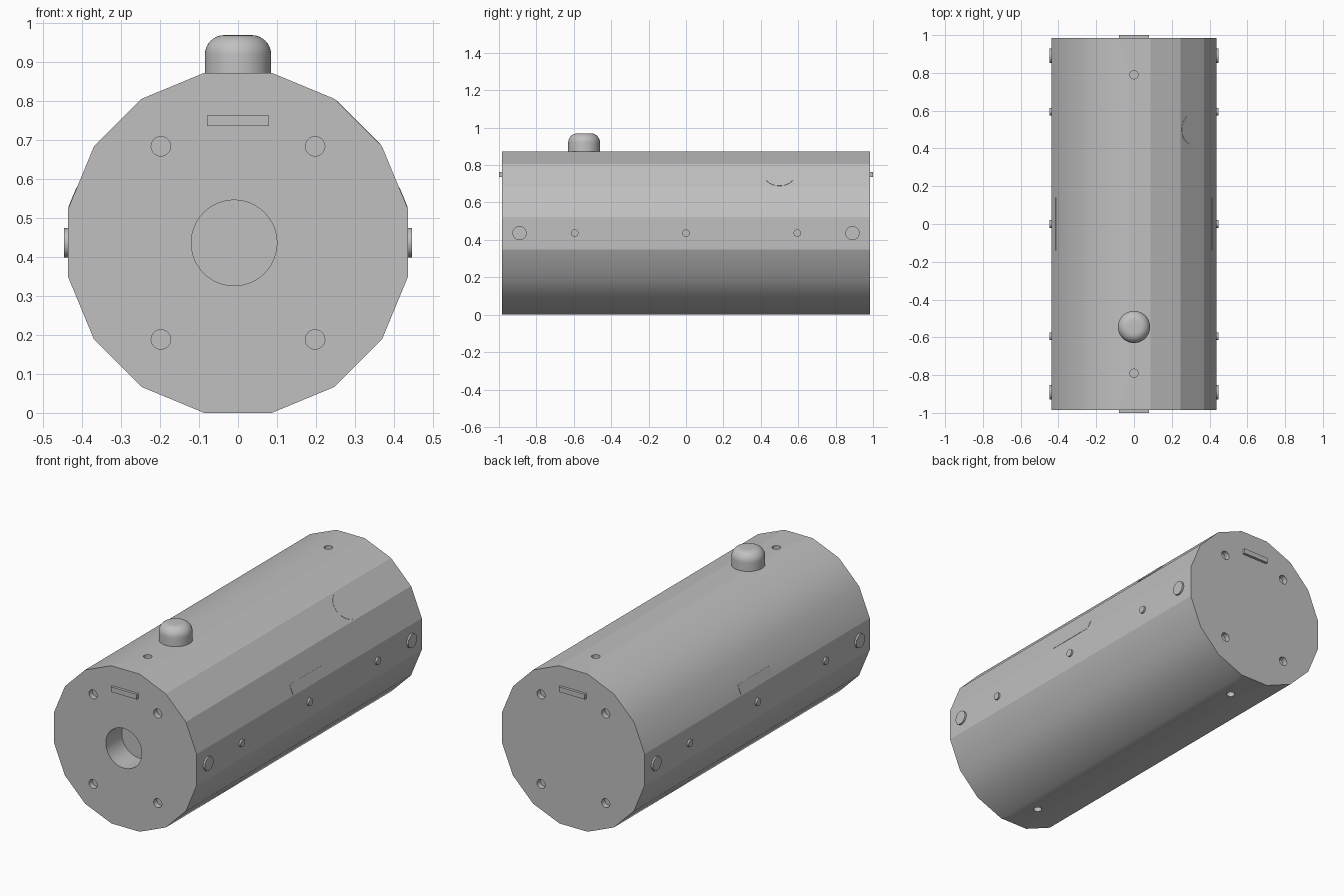
import bpy, bmesh
from math import radians, cos, sin, degrees, atan2
from mathutils import Matrix, Vector

if "Cube" in bpy.data.objects:
    bpy.data.objects.remove(bpy.data.objects["Cube"], do_unlink=True)

APOTHEM = 0.4365                      # axis height and distance to the facets
RADIUS = APOTHEM / cos(radians(11.25))
HALF = 0.985                          # half length of the housing

grey = bpy.data.materials.new("plain_grey")
grey.use_nodes = True
grey.diffuse_color = (0.53, 0.53, 0.53, 1)
grey.node_tree.nodes["Principled BSDF"].inputs["Base Color"].default_value = grey.diffuse_color


def make_object(name, bm, smooth=True):
    mesh = bpy.data.meshes.new(name)
    bm.to_mesh(mesh)
    bm.free()
    mesh.materials.append(grey)
    obj = bpy.data.objects.new(name, mesh)
    bpy.context.collection.objects.link(obj)
    if smooth:
        bpy.ops.object.select_all(action='DESELECT')
        obj.select_set(True)
        bpy.context.view_layer.objects.active = obj
        bpy.ops.object.shade_smooth_by_angle(angle=radians(35))
    return obj


def add_disc(bm, centre, axis, radius, depth, segments=32):
    """Cylinder centred on a point, running along the axis."""
    turn = Vector(axis).to_track_quat('Z', 'Y').to_matrix().to_4x4()
    bmesh.ops.create_cone(bm, cap_ends=True, segments=segments, radius1=radius,
                          radius2=radius, depth=depth,
                          matrix=Matrix.Translation(centre) @ turn)


def add_box(bm, centre, size, turn=Matrix()):
    bmesh.ops.create_cube(bm, size=1, matrix=Matrix.Translation(centre) @ turn
                          @ Matrix.Diagonal((*size, 1)))


# Sixteen-sided housing lying along y
bm = bmesh.new()
bmesh.ops.create_cone(bm, cap_ends=True, segments=16, radius1=RADIUS, radius2=RADIUS,
                      depth=2 * HALF,
                      matrix=Matrix.Translation((0, 0, APOTHEM))
                      @ Matrix.Rotation(radians(90), 4, 'X')
                      @ Matrix.Rotation(radians(11.25), 4, 'Z'))
housing = make_object("housing", bm, smooth=False)

# Recesses: front port, end screw holes, top and bottom holes
bm = bmesh.new()
add_disc(bm, (-0.01, -HALF, APOTHEM), (0, 1, 0), 0.11, 0.28, 48)
for end in (-1, 1):
    for side in (-1, 1):
        for level in (-1, 1):
            add_disc(bm, (side * 0.198, end * HALF, APOTHEM + level * 0.248),
                     (0, 1, 0), 0.025, 0.06)
        add_disc(bm, (0, end * 0.79, APOTHEM + side * APOTHEM), (0, 0, 1), 0.022, 0.06)
cutter = make_object("recess_cutter", bm, smooth=False)
cutter.hide_render = True
cut = housing.modifiers.new("recesses", 'BOOLEAN')
cut.operation = 'DIFFERENCE'
cut.solver = 'EXACT'
cut.object = cutter
bpy.context.view_layer.update()
graph = bpy.context.evaluated_depsgraph_get()
result = bpy.data.meshes.new_from_object(housing.evaluated_get(graph))
housing.modifiers.clear()
housing.data = result
bpy.data.objects.remove(cutter, do_unlink=True)

# The upper +x facets and the -x facet stay flat, the rest blends smoothly
for face in result.polygons:
    n = face.normal
    angle = degrees(atan2(n.z, n.x))
    flat = -5 < angle < 75 or abs(angle) > 175
    face.use_smooth = abs(n.y) < 0.01 and face.area > 0.1 and not flat

# Side studs: large at the ends, small between
bm = bmesh.new()
for side in (-1, 1):
    for y, r in ((-0.89, 0.038), (-0.595, 0.02), (0, 0.02), (0.595, 0.02), (0.89, 0.038)):
        add_disc(bm, (side * APOTHEM, y, APOTHEM), (1, 0, 0), r, 0.02)
make_object("side_studs", bm)

# Raised bar on each end
bm = bmesh.new()
for end in (-1, 1):
    add_box(bm, (0, end * (HALF + 0.005), 0.75), (0.158, 0.02, 0.028))
make_object("end_bars", bm, smooth=False)

# Thin side panels on the facets above the studs
bm = bmesh.new()
for side in (-1, 1):
    add_box(bm, (side * 0.4235, 0, 0.553), (0.004, 0.28, 0.055),
            Matrix.Rotation(radians(-22.5 * side), 4, 'Y'))
make_object("side_panels", bm, smooth=False)

# Flush round cover on the sloping +x facet
bm = bmesh.new()
slope = Vector((cos(radians(45)), 0, sin(radians(45))))
add_disc(bm, Vector((0, 0.5, APOTHEM)) + slope * APOTHEM, slope, 0.08, 0.003, 48)
make_object("round_cover", bm)

# Knob with a rounded top
bm = bmesh.new()
add_disc(bm, (0, -0.545, 0.915), (0, 0, 1), 0.085, 0.11, 48)
rim = [e for e in bm.edges if all(v.co.z > 0.95 for v in e.verts)]
bmesh.ops.bevel(bm, geom=rim, offset=0.05, segments=8, profile=0.5, affect='EDGES')
make_object("top_knob", bm)
